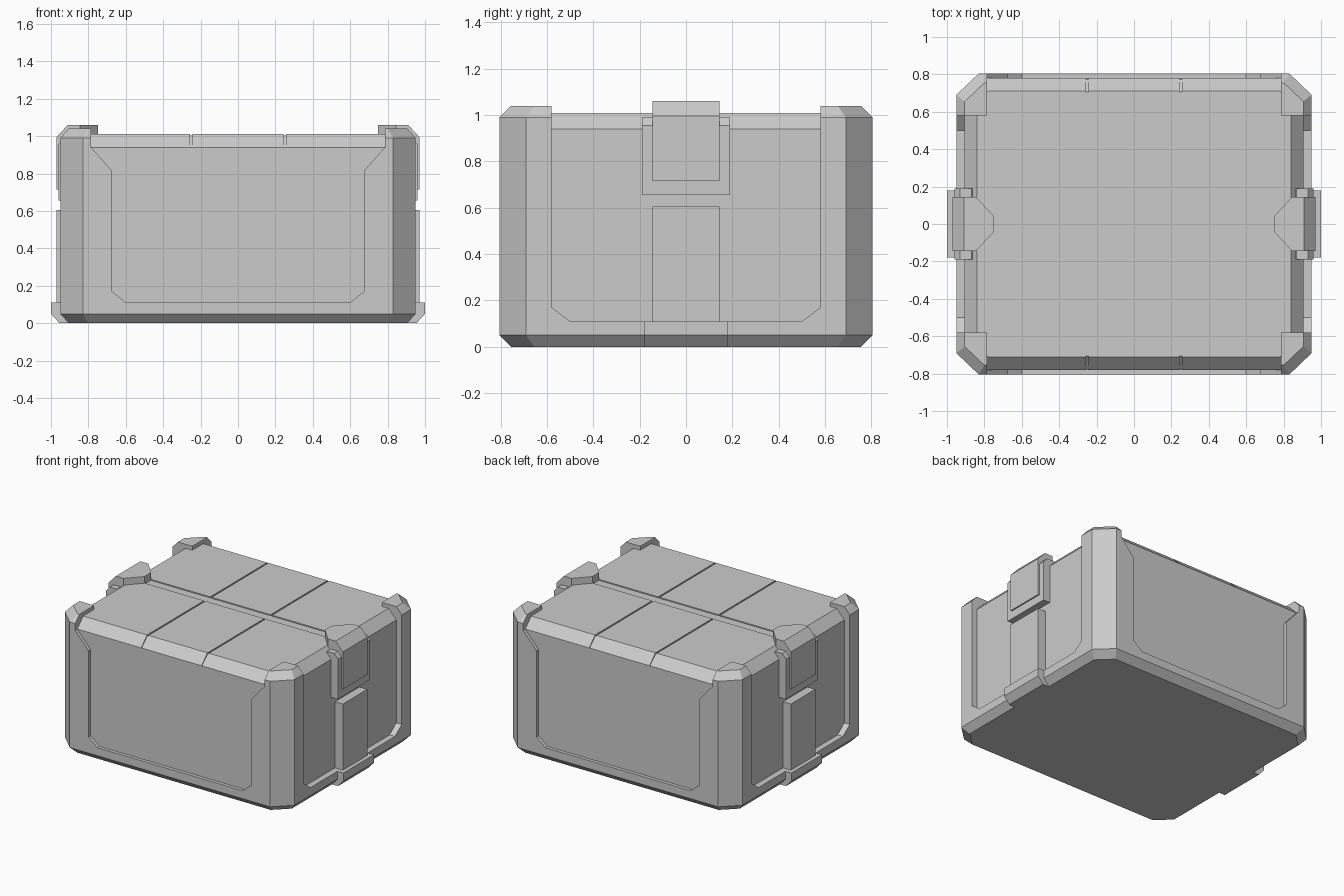
import bpy, bmesh
from mathutils import Vector

if "Cube" in bpy.data.objects:
    bpy.data.objects.remove(bpy.data.objects["Cube"])


def make(name, rings):
    """Closed solid lofted through equal-sized rings of points."""
    bm = bmesh.new()
    vs = [[bm.verts.new(p) for p in r] for r in rings]
    n = len(rings[0])
    for a, b in zip(vs, vs[1:]):
        for i in range(n):
            j = (i + 1) % n
            bm.faces.new((a[i], a[j], b[j], b[i]))
    bm.faces.new(vs[0][::-1])
    bm.faces.new(vs[-1])
    bmesh.ops.recalc_face_normals(bm, faces=bm.faces)
    me = bpy.data.meshes.new(name)
    bm.to_mesh(me)
    bm.free()
    ob = bpy.data.objects.new(name, me)
    bpy.context.collection.objects.link(ob)
    return ob


def prism(name, pts, axis, a, b):
    """Extrude a 2D profile along an axis from a to b."""
    put = {'x': lambda p, t: (t, p[0], p[1]),
           'y': lambda p, t: (p[0], t, p[1]),
           'z': lambda p, t: (p[0], p[1], t)}[axis]
    return make(name, [[put(p, t) for p in pts] for t in (a, b)])


def box(name, x0, x1, y0, y1, z0, z1):
    return prism(name, [(x0, y0), (x1, y0), (x1, y1), (x0, y1)], 'z', z0, z1)


def octagon(hx, hy, cx, cy, z):
    q = [(hx, hy - cy), (hx - cx, hy)]
    pts = q + [(-x, y) for x, y in q[::-1]]
    pts += [(-x, -y) for x, y in pts]
    return [(x, y, z) for x, y in pts]


def cut(ob, cutters):
    for c in cutters:
        m = ob.modifiers.new("cut", 'BOOLEAN')
        m.operation = 'DIFFERENCE'
        m.solver = 'EXACT'
        m.object = c
        c.hide_render = True
        bpy.context.view_layer.objects.active = ob
        bpy.ops.object.modifier_apply(modifier=m.name)
        bpy.data.objects.remove(c)


def mirror_pts(half):
    return half + [(-x, z) for x, z in half[::-1]]


# Outer frame with chamfered corners; panels and lid opening cut away
frame = make("outer_frame", [
    octagon(.905, .755, .105, .10, 0), octagon(.95, .805, .12, .115, .05),
    octagon(.95, .805, .12, .115, .99), octagon(.905, .755, .105, .10, 1.04)])
front = mirror_pts([(.785, 1.2), (.785, .94), (.675, .815), (.675, .17), (.60, .11)])
side = mirror_pts([(.58, 1.2), (.58, .17), (.50, .11)])
cutters = [box("cut", -.785, .785, -1, 1, .94, 1.2),
           box("cut", -1.1, 1.1, -.58, .58, .94, 1.2)]
for s in (-1, 1):
    cutters.append(prism("cut", front, 'y', s * .74, s * 1.1))
    cutters.append(prism("cut", side, 'x', s * .86, s * 1.2))
cut(frame, cutters)

# Inner body with sloped lid edge and shallow lid grooves
core = make("inner_body_and_lid", [
    octagon(.905, .78, .10, .09, .06), octagon(.905, .78, .10, .09, .94),
    octagon(.84, .71, .06, .05, 1.01)])
grooves = [box("cut", -.75, .75, -.037, .037, 1.002, 1.1)]
for x in (-.25, .25):
    # groove follows the lid slope at front and back
    prof = mirror_pts([(.80, .93), (.77, .94), (.705, 1.003)])
    prof = [(.9, 1.1), (.9, .94), (.773, .94), (.706, 1.002)]
    grooves.append(prism("cut", mirror_pts(prof), 'x', x - .006, x + .006))
cut(core, grooves)

# Side hardware, built for both ends
for s, tag in ((1, "right"), (-1, "left")):
    def xz(name, pts, hy):
        prism(f"{name}_{tag}", [(s * x, z) for x, z in pts], 'y', -hy, hy)

    # Backing plate of the latch
    xz("latch_plate", [(.89, .655), (.96, .655), (.96, .955), (.93, .99),
                       (.87, .99), (.84, .96)], .19)
    # Latch face wrapping over the lid edge
    xz("latch_face", [(.90, .715), (.97, .715), (.97, .995), (.91, 1.06),
                      (.845, 1.06), (.845, .96)], .145)
    # Tapered latch tongue on the lid
    tongue = [(.755, -.04), (.845, -.145), (.845, .145), (.755, .04)]
    tongue = [(s * x * .99 if x < .8 else s * x, y) for x, y in tongue]
    prism(f"latch_tongue_{tag}", tongue, 'z', .99, 1.06)
    # Lower strap and foot
    xz("lower_strap", [(.89, .10), (.97, .10), (.97, .605), (.89, .605)], .145)
    xz("foot", [(.89, 0), (.955, 0), (1.0, .05), (1.0, .11), (.89, .11)], .18)
